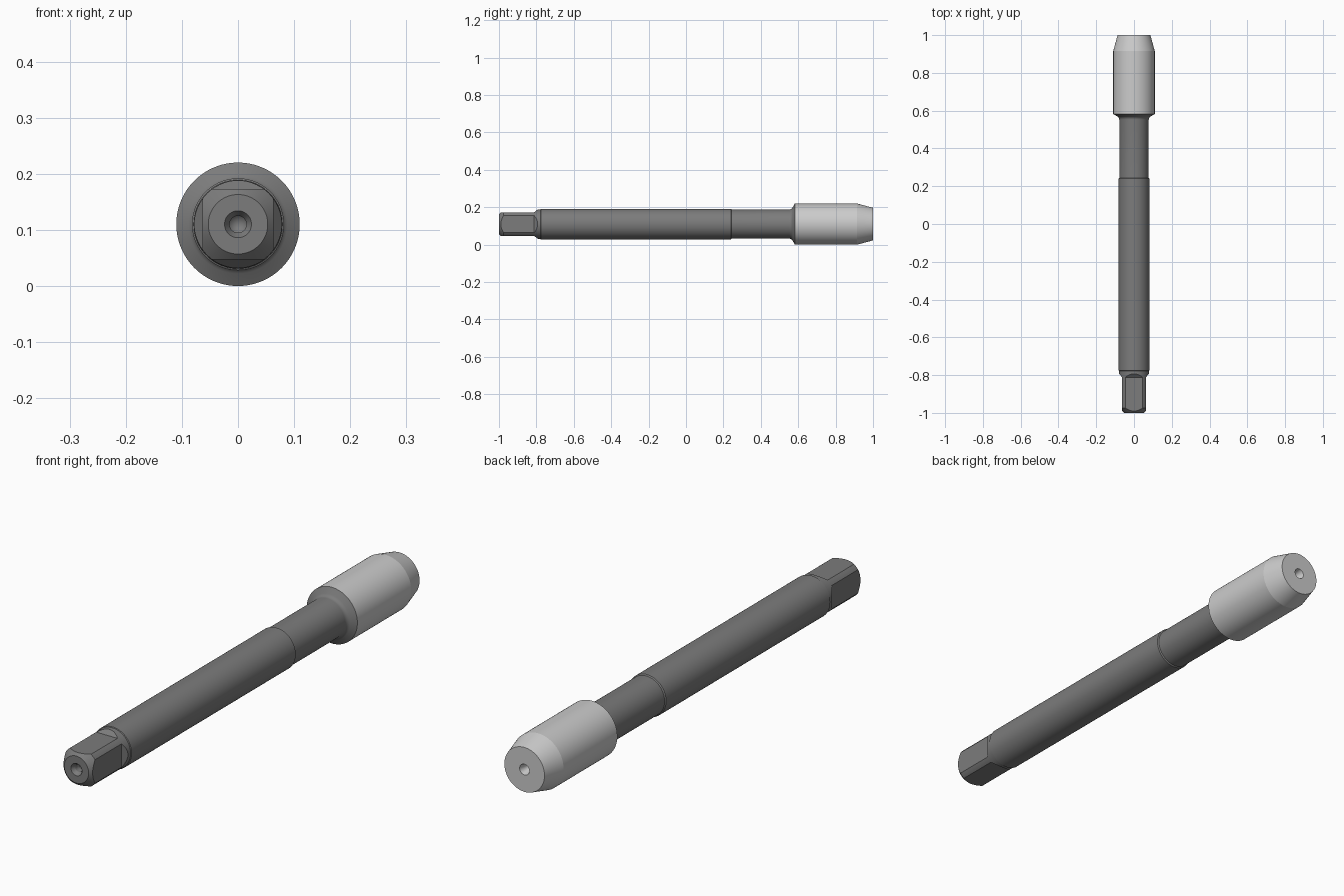
import bpy, bmesh
from math import sin, cos, pi, radians

if "Cube" in bpy.data.objects:
    bpy.data.objects.remove(bpy.data.objects["Cube"])

AXIS_Z = 0.11
SEGMENTS = 72


def finish(name, bm):
    bmesh.ops.recalc_face_normals(bm, faces=bm.faces)
    mesh = bpy.data.meshes.new(name)
    bm.to_mesh(mesh)
    bm.free()
    obj = bpy.data.objects.new(name, mesh)
    bpy.context.collection.objects.link(obj)
    return obj


def lathe(name, profile):
    """Revolve (y, radius) points about the long axis; radius 0 is a pole."""
    bm = bmesh.new()
    rings = []
    for y, r in profile:
        if r == 0:
            rings.append([bm.verts.new((0, y, AXIS_Z))] * SEGMENTS)
        else:
            rings.append([bm.verts.new((r * cos(2 * pi * i / SEGMENTS), y,
                                        AXIS_Z + r * sin(2 * pi * i / SEGMENTS)))
                          for i in range(SEGMENTS)])
    for a, b in zip(rings, rings[1:]):
        for i in range(SEGMENTS):
            j = (i + 1) % SEGMENTS
            bm.faces.new(list(dict.fromkeys((a[i], a[j], b[j], b[i]))))
    return finish(name, bm)


def activate(obj):
    bpy.ops.object.select_all(action='DESELECT')
    obj.select_set(True)
    bpy.context.view_layer.objects.active = obj


def paint(obj, name, value):
    mat = bpy.data.materials.new(name)
    mat.diffuse_color = (value, value, value, 1)
    mat.use_nodes = True
    mat.node_tree.nodes["Principled BSDF"].inputs["Base Color"].default_value = mat.diffuse_color
    obj.data.materials.clear()
    obj.data.materials.append(mat)


# Shank: centre hole, chamfered drive end, long body, neck and flare
flare = [(0.552 + 0.02 * sin(radians(a)), 0.098 - 0.02 * cos(radians(a)))
         for a in range(0, 61, 10)]
shank = lathe("shank", [
    (-0.945, 0), (-0.96, 0.015), (-0.985, 0.015), (-1.0, 0.024),
    (-1.0, 0.053), (-0.975, 0.078), (-0.80, 0.078), (-0.778, 0.079),
    (-0.776, 0.082), (0.24, 0.082), (0.244, 0.078)]
    + flare + [(0.582, 0.11), (0.582, 0)])

# Cutter: four wedge-ended blocks that mill the drive square
bm = bmesh.new()
side = [(-1.1, 0.063), (-0.812, 0.063), (-0.785, 0.085), (-0.785, 0.15), (-1.1, 0.15)]
for k in range(4):
    c, s = cos(k * pi / 2), sin(k * pi / 2)
    ends = [[bm.verts.new((x * c - h * s, y, AXIS_Z + x * s + h * c)) for y, h in side]
            for x in (-0.06, 0.06)]
    bm.faces.new(ends[0])
    bm.faces.new(ends[1][::-1])
    for i in range(5):
        j = (i + 1) % 5
        bm.faces.new((ends[0][i], ends[1][i], ends[1][j], ends[0][j]))
cutter = finish("square_cutter", bm)
cutter.hide_render = True

mod = shank.modifiers.new("drive_square", 'BOOLEAN')
mod.operation = 'DIFFERENCE'
mod.solver = 'EXACT'
mod.object = cutter
activate(shank)
bpy.ops.object.modifier_apply(modifier=mod.name)
bpy.data.objects.remove(cutter)

# Open the shank where the head joins it
bm = bmesh.new()
bm.from_mesh(shank.data)
hidden = [f for f in bm.faces if all(v.co.y > 0.5815 for v in f.verts)]
bmesh.ops.delete(bm, geom=hidden, context='FACES')
bm.to_mesh(shank.data)
bm.free()

# Working head with tapered nose and centre hole
head = lathe("cutting_head", [
    (0.582, 0.11), (0.915, 0.11), (1.0, 0.087), (1.0, 0.021), (0.965, 0.012), (0.95, 0)])

paint(shank, "dark_steel", 0.2)
paint(head, "light_steel", 0.55)
for obj in (shank, head):
    activate(obj)
    bpy.ops.object.shade_smooth_by_angle(angle=radians(11.5))
